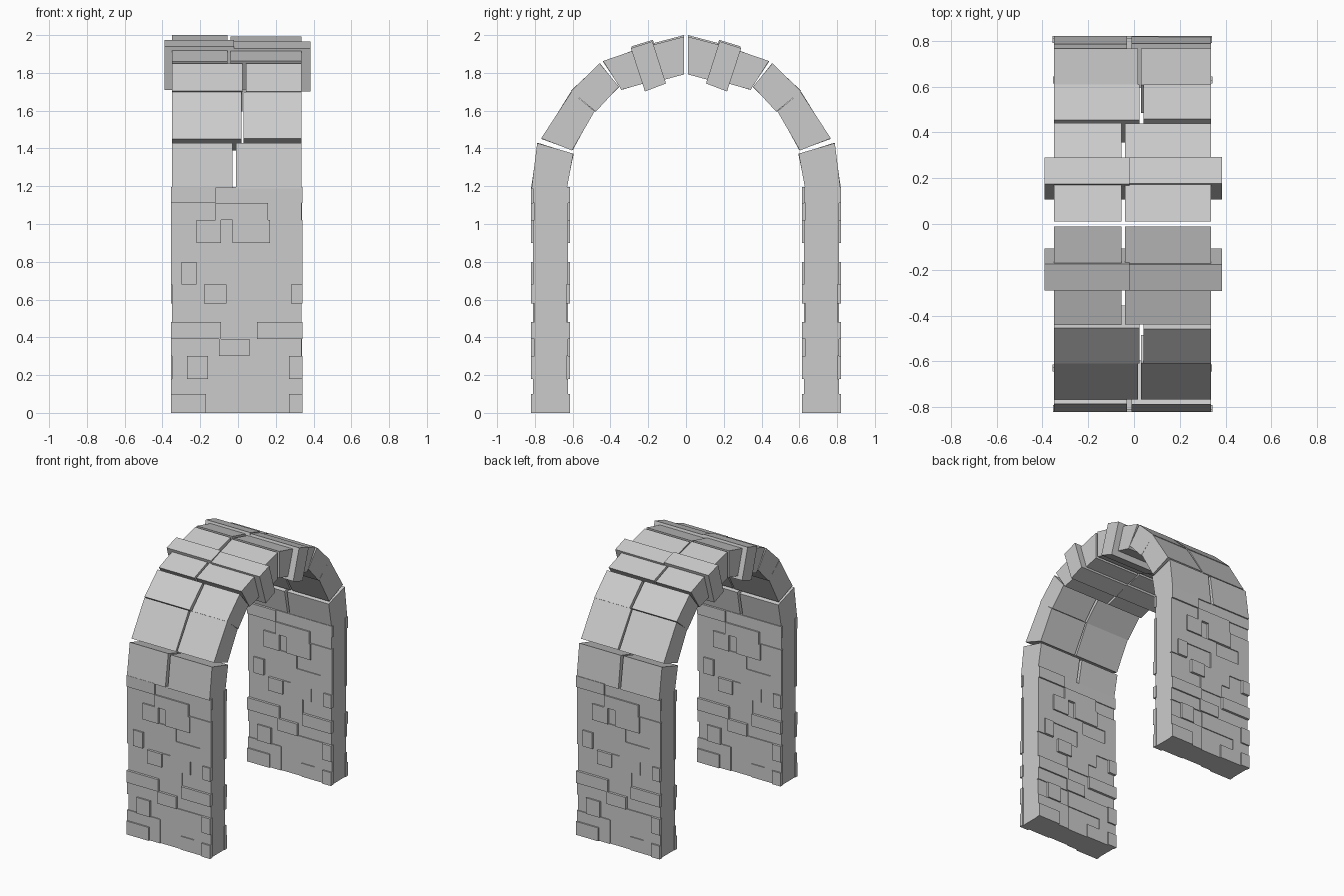
import bpy, bmesh
from math import radians
from mathutils import Vector, Matrix

cube = bpy.data.objects.get("Cube")
if cube:
    bpy.data.objects.remove(cube, do_unlink=True)

stone = bpy.data.materials.new("grey stone")
stone.use_nodes = True
GREY = (0.6, 0.6, 0.6, 1)
stone.diffuse_color = GREY
stone.node_tree.nodes["Principled BSDF"].inputs["Base Color"].default_value = GREY

LEFT, RIGHT = -0.35, 0.336
INNER, OUTER, SPRING = 0.632, 0.803, 1.195


def finish(bm, name):
    bmesh.ops.recalc_face_normals(bm, faces=bm.faces)
    mesh = bpy.data.meshes.new(name)
    bm.to_mesh(mesh)
    bm.free()
    mesh.materials.append(stone)
    obj = bpy.data.objects.new(name, mesh)
    bpy.context.collection.objects.link(obj)
    return obj


def add_box(bm, lo, hi):
    lo, hi = Vector(lo), Vector(hi)
    m = Matrix.Translation((lo + hi) / 2) @ Matrix.Diagonal((*(hi - lo), 1))
    bmesh.ops.create_cube(bm, size=1, matrix=m)


def add_prism(bm, profile, x0, x1):
    """Extrude a y-z outline along x."""
    face = bm.faces.new([bm.verts.new((x0, y, z)) for y, z in profile])
    new = bmesh.ops.extrude_face_region(bm, geom=[face])["geom"]
    verts = [v for v in new if isinstance(v, bmesh.types.BMVert)]
    bmesh.ops.translate(bm, verts=verts, vec=(x1 - x0, 0, 0))


# Courses of brick: height of the top, joints along x, relief of each brick
DEPTH = {"m": 0.007, "h": 0.018}
COURSES = [
    (0.10, (-.17, -.08, .09, .27), "hmlmh"),
    (0.18, (-.08, .20), "mlm"),
    (0.30, (-.27, -.16, -.08, .27), "lhlmh"),
    (0.39, (-.10, .06), "mhl"),
    (0.48, (-.09, .10), "hlh"),
    (0.58, (-.09, .10), "lml"),
    (0.68, (-.18, -.06, .17, .28), "lhmlh"),
    (0.80, (-.30, -.22, 0), "mhlm"),
    (0.90, (.05, .25), "mlm"),
    (1.02, (-.22, -.09, -.03, .17), "mhlhm"),
    (1.11, (-.12, .16), "mhl"),
    (SPRING, (-.12,), "hm"),
]


def brick_face(name, plane, turned):
    """Relief bricks on a wall facing -y, optionally turned to face +y."""
    bm = bmesh.new()
    z0 = 0
    for z1, joints, relief in COURSES:
        edges = [LEFT - 0.004, *joints, RIGHT + 0.006]
        for x0, x1, level in zip(edges, edges[1:], relief):
            if level in DEPTH:
                add_box(bm, (x0, -DEPTH[level], z0), (x1, 0.012, z1))
        z0 = z1
    if turned:
        bmesh.ops.rotate(bm, verts=bm.verts, matrix=Matrix.Rotation(radians(180), 3, "Z"))
        bmesh.ops.translate(bm, verts=bm.verts, vec=(LEFT + RIGHT, 0, 0))
    bmesh.ops.translate(bm, verts=bm.verts, vec=(0, plane, 0))
    finish(bm, name)


# Two brick piers
for side, label in ((-1, "front"), (1, "back")):
    near, far = sorted((side * INNER, side * OUTER))
    bm = bmesh.new()
    add_box(bm, (LEFT, near, 0), (RIGHT, far, SPRING))
    finish(bm, label + "_pier_core")
    brick_face(label + "_pier_bricks_south", near, False)
    brick_face(label + "_pier_bricks_north", far, True)

# Arch stones: outline in y-z, end of left half, start of right half, overhang
VOUSSOIRS = {
    "springer": ([(.785, 1.43), (.595, 1.37), (.632, 1.19), (.82, 1.19)], -.03, -.01, 0),
    "lower_voussoir": ([(.61, 1.70), (.485, 1.60), (.60, 1.39), (.765, 1.45)], .018, .03, 0),
    "middle_voussoir": ([(.455, 1.85), (.355, 1.725), (.48, 1.595), (.61, 1.705)], .025, .042, 0),
    "upper_voussoir": ([(.44, 1.86), (.25, 1.93), (.19, 1.755), (.34, 1.71)], -.055, -.04, 0),
    "projecting_band": ([(.29, 1.94), (.175, 1.975), (.108, 1.75), (.22, 1.71)], -.02, -.02, .04),
    "crown_stone": ([(.20, 1.95), (.01, 2.0), (.01, 1.80), (.14, 1.765)], -.055, -.04, 0),
}


def tilted(outline, angle, slide):
    """Turn an outline slightly about its middle and sink it a little."""
    pts = [Vector(p) for p in outline]
    mid = sum(pts, Vector((0, 0))) / len(pts)
    turn = Matrix.Rotation(angle, 2)
    return [mid + turn @ (p - mid) + Vector((0, slide)) for p in pts]


for i, (name, (outline, left_end, right_start, lip)) in enumerate(VOUSSOIRS.items()):
    angle = radians(1.2 if i % 2 else -1.2) if i < 5 else 0
    other = tilted(outline, angle, -0.008 if i > 3 else 0)
    for side, label in ((-1, "front_"), (1, "back_")):
        bm = bmesh.new()
        add_prism(bm, [(side * y, z) for y, z in outline], LEFT - lip, left_end)
        add_prism(bm, [(side * y, z) for y, z in other], right_start, RIGHT + lip * 1.2)
        finish(bm, label + name)
